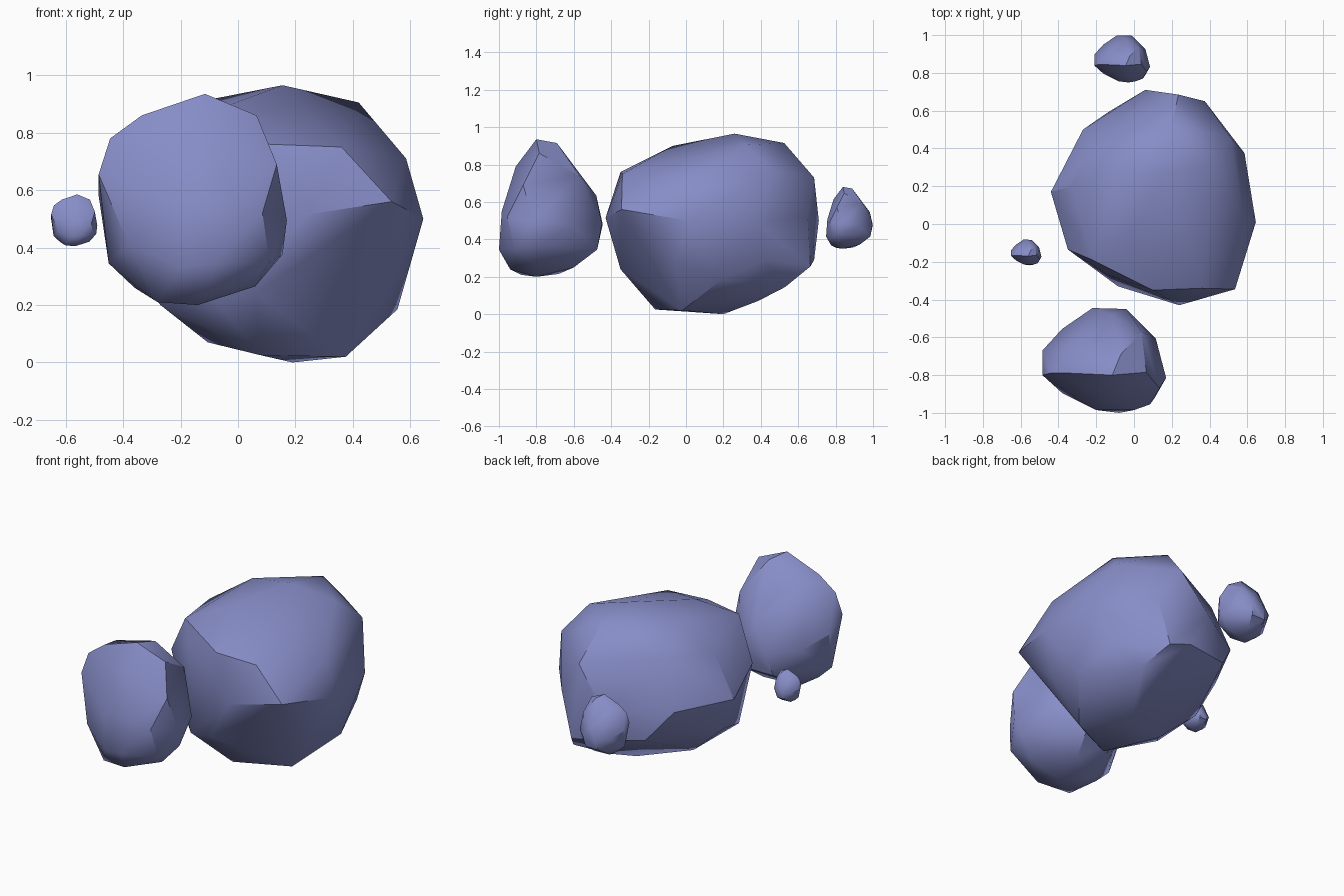
import bpy, bmesh, math
from mathutils import Vector

stone = bpy.data.materials.new("slate_blue_stone")
stone.diffuse_color = (0.24, 0.265, 0.57, 1)


def rock(name, points, old_centre=(0, 0, 0), centre=(0, 0, 0), scale=1.0):
    """Chiselled boulder: convex hull around a few corner points."""
    bm = bmesh.new()
    for p in points:
        bm.verts.new((Vector(p) - Vector(old_centre)) * scale + Vector(centre))
    hull = bmesh.ops.convex_hull(bm, input=bm.verts[:])
    loose = {g for g in hull["geom_interior"] + hull["geom_unused"]
             if isinstance(g, bmesh.types.BMVert)}
    bmesh.ops.delete(bm, geom=list(loose), context="VERTS")
    bmesh.ops.dissolve_limit(bm, angle_limit=math.radians(3),
                             verts=bm.verts[:], edges=bm.edges[:])
    bmesh.ops.recalc_face_normals(bm, faces=bm.faces[:])
    mesh = bpy.data.meshes.new(name)
    bm.to_mesh(mesh)
    bm.free()
    mesh.materials.append(stone)
    ob = bpy.data.objects.new(name, mesh)
    bpy.context.collection.objects.link(ob)
    bpy.ops.object.select_all(action="DESELECT")
    ob.select_set(True)
    bpy.context.view_layer.objects.active = ob
    bpy.ops.object.shade_smooth_by_angle(angle=math.radians(33))
    return ob


# Corners of the large boulder: crown, front, sides, back, underside
boulder = [
    (.155, .26, .965), (.42, .32, .905), (-.1, .28, .915), (-.02, -.07, .9), (.2, .525, .915),
    (.1, -.35, .76), (.36, -.34, .75), (.535, -.345, .56), (.24, -.43, .515), (.06, -.35, .24),
    (-.085, -.33, .22), (-.15, -.265, .73), (-.22, -.19, .82), (-.35, -.135, .58),
    (-.27, -.12, .2), (-.44, .17, .5), (-.33, .2, .76), (-.27, .5, .5), (-.2, .42, .78),
    (-.34, .12, .28), (.645, .01, .5), (.585, 0, .71), (.585, .375, .49), (.51, .46, .77),
    (.555, .19, .185), (.53, -.06, .27), (.06, .71, .5), (.235, .685, .73), (.375, .65, .52),
    (.5, .42, .29), (.17, .685, .29), (-.14, .59, .33), (.3, .665, .255), (.38, .53, .145),
    (.25, .385, .07), (.19, .2, 0), (.375, -.02, .02), (.08, -.165, .025), (-.105, .08, .07),
]
rock("large_boulder", boulder)

# Corners of the satellite stone: crown, front, sides, back, underside
stone_points = [
    (-.115, -.8, .935), (-.07, -.69, .915), (.065, -.785, .86), (-.335, -.79, .86),
    (-.33, -.69, .85), (-.445, -.79, .78), (-.485, -.8, .655), (-.485, -.67, .58),
    (-.11, -.91, .79), (0, -.985, .55), (-.2, -.985, .55), (-.08, -1, .345), (-.2, -.985, .33),
    (-.38, -.895, .41), (.085, -.955, .52), (.11, -.92, .35), (-.1, -.94, .24),
    (-.28, -.88, .21), (.135, -.87, .69), (.17, -.815, .495), (.155, -.78, .375),
    (.115, -.605, .475), (.04, -.57, .74), (-.04, -.45, .48), (-.22, -.445, .48),
    (-.12, -.48, .635), (-.06, -.475, .345), (-.25, -.475, .345), (-.38, -.555, .5),
    (-.2, -.6, .78), (-.14, -.8, .2), (-.28, -.68, .215), (.06, -.81, .265),
    (-.36, -.75, .26), (-.45, -.75, .345), (-.1, -.6, .25),
]
middle = (-.1575, -.72, .5675)
for name, centre, size in (("medium_stone", middle, 1.0),
                           ("small_stone", (-.0625, .875, .515), .45),
                           ("pebble", (-.57, -.15, .495), .245)):
    rock(name, stone_points, middle, centre, size)
